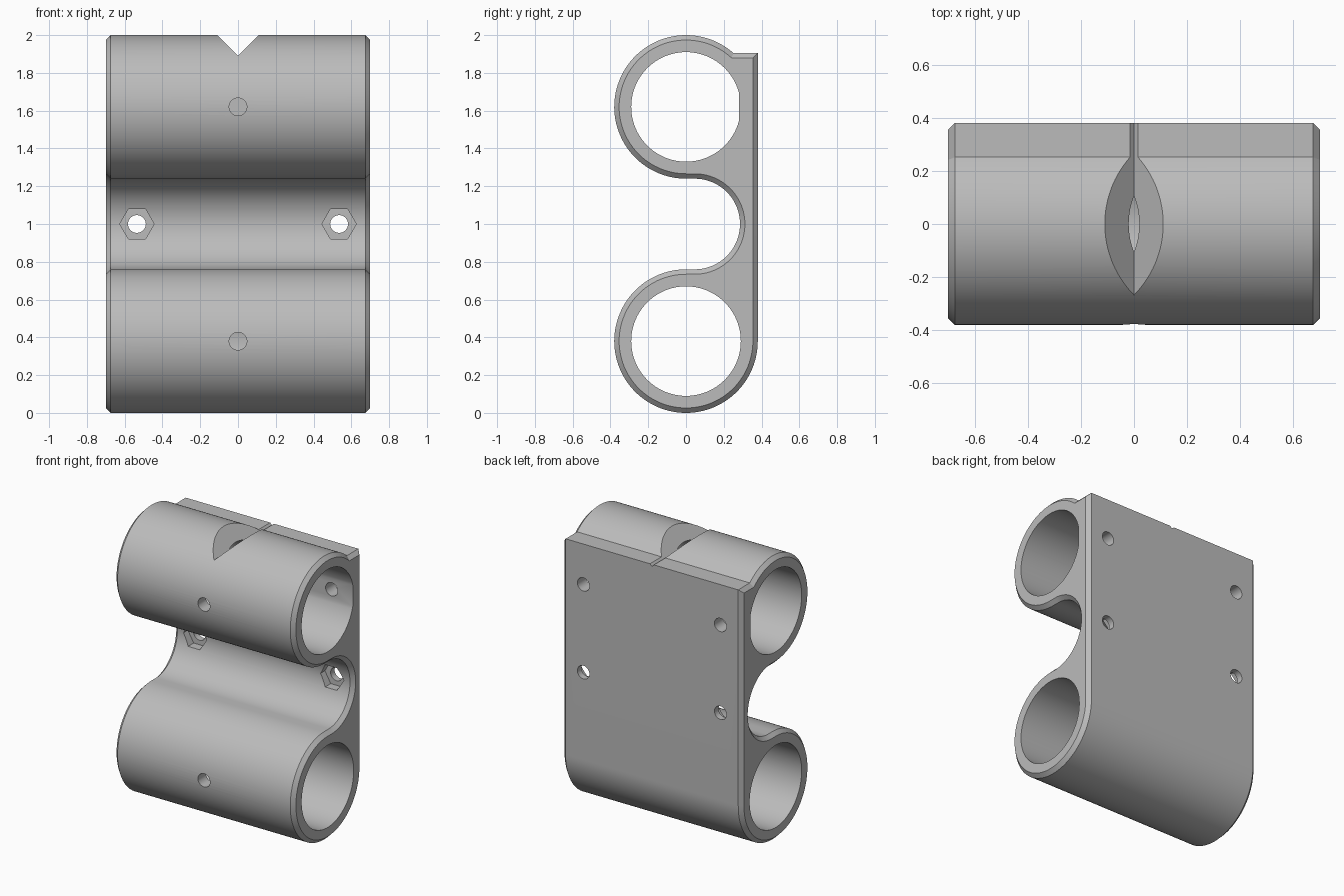
import bpy, bmesh
from math import sin, cos, asin, pi, radians
from mathutils import Vector

cube = bpy.data.objects.get("Cube")
if cube:
    bpy.data.objects.remove(cube, do_unlink=True)

grey = bpy.data.materials.new("light grey")
grey.use_nodes = True
colour = (0.5, 0.5, 0.5, 1)
grey.diffuse_color = colour
grey.node_tree.nodes["Principled BSDF"].inputs["Base Color"].default_value = colour

HALF, CHAMFER = 0.70, 0.026            # half length, edge chamfer
TUBE, BORE = 0.38, 0.29                # tube radii
LOW, MID, HIGH = 0.38, 1.0, 1.62       # tube and saddle heights
BACK, TOP = 0.38, 1.905                # back plate face and top edge
SADDLE, SADDLE_Y = 0.24, 0.046         # concave saddle between the tubes


def arc(cy, cz, r, a, b, n):
    return [(cy + r * cos(a + (b - a) * i / n), cz + r * sin(a + (b - a) * i / n))
            for i in range(n + 1)]


def outline(d):
    """Side profile (y, z), inset by d."""
    start = pi - asin((TOP - HIGH - d) / (TUBE - d))
    pts = [(BACK - d, TOP - d)]
    pts += arc(0, HIGH, TUBE - d, pi - start, 1.5 * pi, 72)
    pts += arc(SADDLE_Y, MID, SADDLE + d, pi / 2, -pi / 2, 48)
    pts += arc(0, LOW, TUBE - d, pi / 2, 2 * pi, 84)
    return pts


def loft(name, rings):
    """Closed solid through rings of equal point count."""
    bm = bmesh.new()
    loops = [[bm.verts.new(p) for p in ring] for ring in rings]
    n = len(loops[0])
    for a, b in zip(loops, loops[1:]):
        for i in range(n):
            j = (i + 1) % n
            bm.faces.new((a[i], a[j], b[j], b[i]))
    bm.faces.new(loops[0][::-1])
    bm.faces.new(loops[-1])
    bmesh.ops.recalc_face_normals(bm, faces=bm.faces[:])
    mesh = bpy.data.meshes.new(name)
    bm.to_mesh(mesh)
    bm.free()
    mesh.materials.append(grey)
    obj = bpy.data.objects.new(name, mesh)
    bpy.context.collection.objects.link(obj)
    return obj


def along_x(name, pts, x0, x1):
    return loft(name, [[(x, y, z) for y, z in pts] for x in (x0, x1)])


def along_y(name, pts, y0, y1):
    return loft(name, [[(x, y, z) for x, z in pts] for y in (y0, y1)])


def ring(x, z, r, n):
    return arc(x, z, r, 0, 2 * pi, n)[:-1]


# Clamp body with chamfered ends
sections = [(-HALF, CHAMFER), (CHAMFER - HALF, 0), (HALF - CHAMFER, 0), (HALF, CHAMFER)]
body = loft("double_tube_clamp", [[(x, y, z) for y, z in outline(d)] for x, d in sections])

cutters = []
# Tube bores; the upper one has a flat along its back
cutters.append(along_x("lower_bore", ring(0, LOW, BORE, 96), -1, 1))
flat = [(min(y, 0.28), z) for y, z in ring(0, HIGH, BORE, 96)]
ys = [y for y, z in flat]
flat = [p for i, p in enumerate(flat)
        if not (ys[i] == 0.28 and ys[i - 1] == 0.28 and ys[(i + 1) % len(ys)] == 0.28)]
cutters.append(along_x("upper_bore", flat, -1, 1))

# Set screw holes through the front walls
for z in (LOW, HIGH):
    cutters.append(along_y("set_screw_hole", ring(0, z, 0.047, 32), -0.6, 0))

# Mounting holes through the back plate, with nut pockets in the saddle
for x in (-0.535, 0.535):
    for z in (MID, HIGH):
        cutters.append(along_y("mounting_hole", ring(x, z, 0.047, 32), 0.1, 0.6))
    cutters.append(along_y("nut_pocket", ring(x, MID, 0.091, 6), 0.1, 0.335))

# V notch across the top
cutters.append(along_y("v_notch", [(0, 1.89), (0.21, 2.1), (-0.21, 2.1)], -0.6, 0.6))

bpy.context.view_layer.objects.active = body
for cutter in cutters:
    cutter.hide_render = True
    mod = body.modifiers.new(cutter.name, "BOOLEAN")
    mod.operation, mod.solver, mod.object = "DIFFERENCE", "EXACT", cutter
    bpy.ops.object.modifier_apply(modifier=mod.name)
for cutter in cutters:
    bpy.data.objects.remove(cutter, do_unlink=True)

bpy.ops.object.select_all(action="DESELECT")
body.select_set(True)
bpy.ops.object.shade_smooth_by_angle(angle=radians(25))
